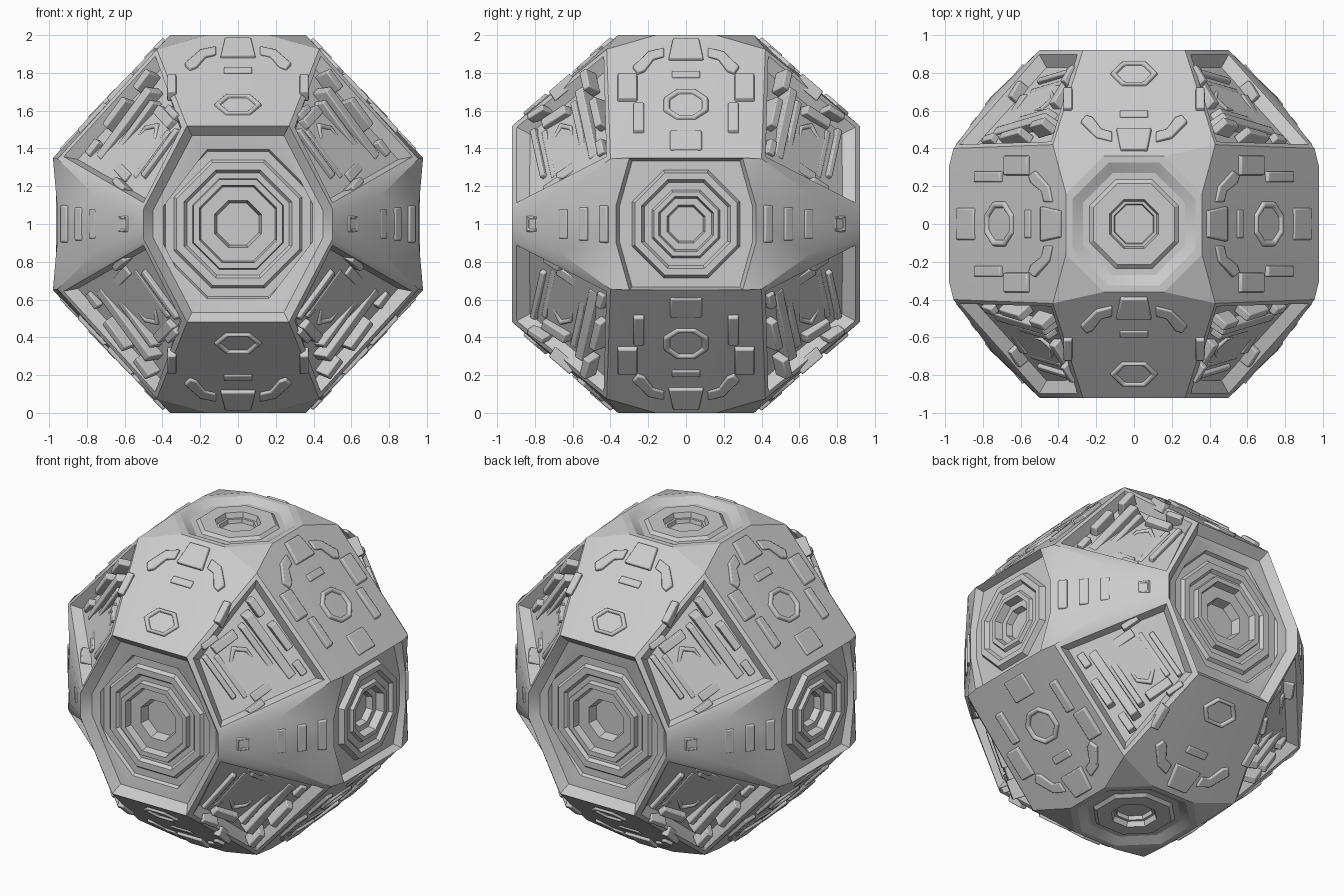
import bpy, bmesh, math
from mathutils import Vector as V

if "Cube" in bpy.data.objects:
    bpy.data.objects.remove(bpy.data.objects["Cube"])

CENTRE = (0, 0, 1)


def finish(name, bm, axes, bevel=0.0):
    """Make an object from one sector and mirror it about the ball centre."""
    me = bpy.data.meshes.new(name)
    bm.to_mesh(me)
    bm.free()
    ob = bpy.data.objects.new(name, me)
    ob.location = CENTRE
    bpy.context.collection.objects.link(ob)
    if bevel:
        b = ob.modifiers.new("bevel", 'BEVEL')
        b.width, b.segments = bevel, 2
    m = ob.modifiers.new("mirror", 'MIRROR')
    m.use_axis = ['X' in axes, 'Y' in axes, 'Z' in axes]
    m.merge_threshold = 0.0005
    bpy.ops.object.select_all(action='DESELECT')
    ob.select_set(True)
    bpy.context.view_layer.objects.active = ob
    bpy.ops.object.shade_smooth_by_angle(angle=math.radians(28))
    return ob


# Key corners of one eighth of the ball (relative to its centre)
P1, P2 = V((.27, .92, .52)), V((.50, .92, .08))
P3, P4 = V((.955, .40, .345)), V((.43, .42, .925))
T2, T3 = V((.16, .36, 1)), V((.36, .16, 1))
A, B = V((.98, .30, .35)), V((.958, .37, .10))
M0, M1 = V((.755, .675, 0)), V((.755, .67, .15))
KITE = [P1, P2, P3, P4]

# Shell: flat panels plus a sunken corner bay
bm = bmesh.new()
panels = [
    [V((0, .92, .52)), P1, P4, T2, V((0, .36, 1))],
    [V((.36, 0, 1)), T3, P4, P3, A, V((.98, 0, .35))],
    [V((.5, .92, 0)), P2, M1, M0],
    [M0, M1, P3, B, V((.958, .37, 0))],
    [P2, P3, M1], [T2, T3, P4], [A, B, P3], KITE]
for p in panels:
    f = bm.faces.new([bm.verts.new(v) for v in p])
    f.normal_update()
    if f.normal.dot(f.calc_center_median()) < 0:
        f.normal_flip()
kite = f
bm.normal_update()
bmesh.ops.inset_individual(bm, faces=[kite], thickness=.04, depth=0)
bmesh.ops.inset_individual(bm, faces=[kite], thickness=.045, depth=-.065)
bmesh.ops.remove_doubles(bm, verts=bm.verts, dist=.0005)
finish("shell", bm, "XYZ")


def port(name, k, i, j, a, b, base, rim, profile):
    """Stepped octagons around axis k: scaled outer rim, then regular rings."""
    bm = bmesh.new()
    outline = []
    for p, si, sj in [(a, 1, 1), (b, 1, 1), (b, -1, 1), (a, -1, 1),
                      (a, -1, -1), (b, -1, -1), (b, 1, -1), (a, 1, -1)]:
        q = p.copy()
        q[i] *= si
        q[j] *= sj
        outline.append(q)
    loops = [outline]
    for s, h in rim:
        loops.append([q * s for q in outline])
        for q in loops[-1]:
            q[k] = base + h
    for r, h in profile:
        ring = []
        for n in range(8):
            t = math.radians(22.5 + 45 * n)
            q = V((0, 0, 0))
            q[i], q[j] = (r / math.cos(math.pi / 8) * c for c in (math.cos(t), math.sin(t)))
            q[k] = base + h
            ring.append(q)
        loops.append(ring)
    prev = None
    for loop in loops:
        cur = [bm.verts.new(q) for q in loop]
        if prev:
            for n in range(8):
                m = (n + 1) % 8
                bm.faces.new((prev[n], prev[m], cur[m], cur[n]))
        prev = cur
    cap = bm.faces.new(prev)
    bmesh.ops.recalc_face_normals(bm, faces=bm.faces)
    if cap.normal[k] < 0:
        bmesh.ops.reverse_faces(bm, faces=bm.faces)
    finish(name, bm, "XYZ"[k])


port("front_port", 1, 0, 2, P2, P1, .92, [(.9, -.05), (.83, -.055)],
     [(.395, -.06), (.385, -.08), (.34, -.08), (.325, -.06), (.285, -.06),
      (.27, -.08), (.24, -.08), (.235, -.045), (.205, -.045), (.195, -.09), (.125, -.09), (.11, -.15)])
port("side_port", 0, 1, 2, B, A, .958, [(.95, -.03)],
     [(.285, -.03), (.27, .005), (.235, .005), (.22, -.02), (.18, -.02),
      (.17, 0), (.145, 0), (.135, -.05), (.1, -.05), (.09, -.09)])
port("top_port", 2, 0, 1, T3, T2, 1.0, [],
     [(.325, 0), (.27, -.03), (.235, -.03), (.215, -.012), (.15, -.012),
      (.13, -.012), (.12, -.045), (.105, -.045), (.1, -.07)])


def frame(o, along, side):
    """Local panel frame: origin, sideways, along and outward directions."""
    td = along.normalized()
    n = td.cross(side).normalized()
    if n.dot(o) < 0:
        n = -n
    xd = td.cross(n).normalized()
    return o, (xd if xd.dot(side) > 0 else -xd), td, n


def prism(name, fr, pts, lo, hi, axes, hole=0.0, taper=0.9):
    """Raised plate from a 2D outline; a hole factor gives it a sunken middle."""
    o, xd, td, n = fr
    c = sum((V(p) for p in pts), V((0, 0))) / len(pts)
    bm = bmesh.new()
    rows = [(1, lo), (taper, hi)]
    if hole:
        rows += [(hole, hi), (hole * .85, lo + .004)]
    prev = None
    for s, h in rows:
        cur = []
        for p in pts:
            q = c + (V(p) - c) * s
            cur.append(bm.verts.new(o + xd * q.x + td * q.y + n * h))
        if prev:
            for a in range(len(pts)):
                b = (a + 1) % len(pts)
                bm.faces.new((prev[a], prev[b], cur[b], cur[a]))
        else:
            bm.faces.new(cur)
        prev = cur
    bm.faces.new(prev)
    bmesh.ops.recalc_face_normals(bm, faces=bm.faces)
    finish(name, bm, axes, .006)


def rect(x, y, w, h):
    return [(x - w / 2, y - h / 2), (x + w / 2, y - h / 2), (x + w / 2, y + h / 2), (x - w / 2, y + h / 2)]


def ngon(y, rx, ry, n, x=0.0):
    return [(x + rx * math.cos(2 * math.pi * (k + .5 * (n == 8)) / n),
             y + ry * math.sin(2 * math.pi * (k + .5 * (n == 8)) / n)) for k in range(n)]


# Details on the sloped panels beside the top and bottom ports
WING = [(.11, .09), (.2, .12), (.29, .24), (.26, .29), (.22, .27), (.17, .18), (.11, .16)]
SLOPES = [
    ("front_slope", frame(V((0, .36, 1)), V((0, .56, -.48)), V((1, 0, 0))), "YZ", .57, 6),
    ("side_slope", frame(V((.36, 0, 1)), V((.62, 0, -.65)), V((0, 1, 0))), "XZ", .51, 8)]
for name, fr, axes, t, n in SLOPES:
    prism(name + "_boss", fr, ngon(t, .135, .1 if n == 6 else .125, n), -.02, .015, axes, .74)
    prism(name + "_tab", fr, [(-.075, .03), (.075, .03), (.1, .19), (-.1, .19)], -.03, .018, axes)
    prism(name + "_wing", fr, WING, -.05, .012, "XYZ")
    prism(name + "_bar", fr, rect(0, .29, .16, .05), -.02, .01, axes)
side = SLOPES[1][1]
prism("side_slope_plate", side, rect(.31, .38, .11, .2), -.03, .013, "XYZ")
prism("side_slope_rail", side, rect(.25, .6, .06, .22), -.03, .01, "XYZ")
prism("side_slope_lower_tab", side, rect(0, .77, .18, .15), -.03, .008, "XZ")
prism("front_slope_clip", SLOPES[0][1], rect(.35, .4, .05, .16), -.05, .012, "XYZ")

# Vent slats and stud on the belt between front and side ports
belt = frame(V((.5, .92, 0)), V((.458, -.55, 0)), V((0, 0, 1)))
for k, t in enumerate((.38, .51, .64)):
    prism("belt_slat_%d" % k, belt, rect(0, t, .17 + .02 * k, .06), -.01, .04 - .009 * k, "XY")
prism("belt_stud", belt, rect(0, .15, .09, .08), -.01, .022, "XY", .6)

# Machinery inside each sunken corner bay
mid = sum(KITE, V()) / 4
bay = frame(mid, (P3 + P4 - P1 - P2), (P2 - P1).normalized())
BARS = [(-.02, -.19, .34, .035, -.03), (.02, -.13, .34, .035, -.045),
        (-.17, -.04, .06, .18, -.03), (.2, -.03, .06, .16, -.03),
        (0, .1, .40, .04, -.03), (.01, .165, .5, .06, -.012)]
for k, (x, y, w, h, top) in enumerate(BARS):
    prism("bay_bar_%d" % k, bay, rect(x, y, w, h), -.1, top, "XYZ")
prism("bay_hatch", bay, ngon(-.02, .13, .085, 6), -.09, -.045, "XYZ", .7)
for k, (x, y, w, h) in enumerate([(-.23, .23, .13, .05), (.0, .25, .2, .05), (.22, .23, .1, .05),
                                  (-.23, -.12, .04, .12), (.25, -.12, .04, .12)]):
    prism("bay_rim_block_%d" % k, bay, rect(x, y, w, h), -.08, .01, "XYZ")
